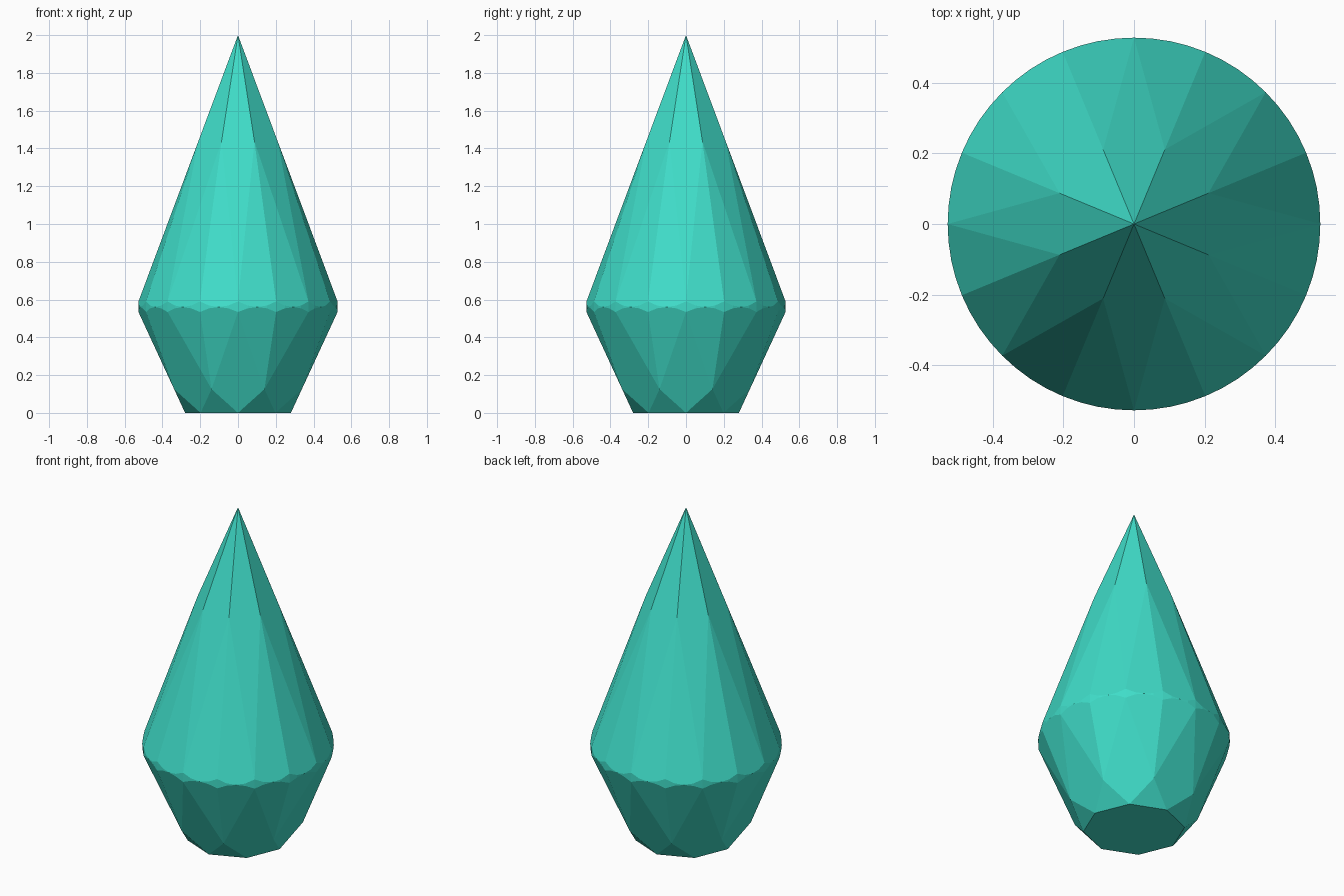
import bpy, bmesh
from math import cos, radians
from mathutils import Matrix, Vector

if "Cube" in bpy.data.objects:
    bpy.data.objects.remove(bpy.data.objects["Cube"])

R = 0.527                      # girdle radius
TOP, CROWN_Z, PAV_Z = 2.0, 0.59, 0.534
RIDGE_R, BASE_R, LOW_R = 0.228, 0.28, 0.366
SEG = 64                       # girdle segments
C22, C11 = cos(radians(22.5)), cos(radians(11.25))


def polar(r, deg, z):
    return Matrix.Rotation(radians(deg), 3, 'Z') @ Vector((r, 0, z))


# Heights where neighbouring main facets meet
ridge_z = TOP - (TOP - CROWN_Z) / R * RIDGE_R * C22
low_z = PAV_Z / (R - BASE_R) * (LOW_R * C22 - BASE_R)
# Slopes of the sixteen upper and sixteen lower girdle facets
up_slope = (ridge_z - CROWN_Z) / ((R - RIDGE_R) * C11)
low_slope = (PAV_Z - low_z) / ((R - LOW_R) * C11)

points = [Vector((0, 0, TOP))]
for k in range(8):
    points.append(polar(RIDGE_R, 45 * k + 22.5, ridge_z))
    points.append(polar(LOW_R, 45 * k + 22.5, low_z))
    points.append(polar(BASE_R, 45 * k, 0))

# Scalloped girdle, where the facets slice the round waist
for i in range(SEG):
    a = 360 * i / SEG
    bulge = R * (cos(radians(a % 22.5 - 11.25)) - C11)
    points.append(polar(R, a, CROWN_Z - up_slope * bulge))
    points.append(polar(R, a, PAV_Z + low_slope * bulge))

# The cut stone is convex, so its hull gives every facet
bm = bmesh.new()
for p in points:
    bm.verts.new(p)
bmesh.ops.convex_hull(bm, input=bm.verts[:])
bmesh.ops.dissolve_limit(bm, angle_limit=radians(0.5),
                         verts=bm.verts[:], edges=bm.edges[:])
bmesh.ops.recalc_face_normals(bm, faces=bm.faces[:])
mesh = bpy.data.meshes.new("faceted_gem")
bm.to_mesh(mesh)
bm.free()

gem = bpy.data.objects.new("faceted_gem", mesh)
bpy.context.collection.objects.link(gem)
mat = bpy.data.materials.new("teal")
mat.diffuse_color = (0.05, 0.72, 0.58, 1)
mat.use_nodes = True
mat.node_tree.nodes["Principled BSDF"].inputs["Base Color"].default_value = mat.diffuse_color
mesh.materials.append(mat)
